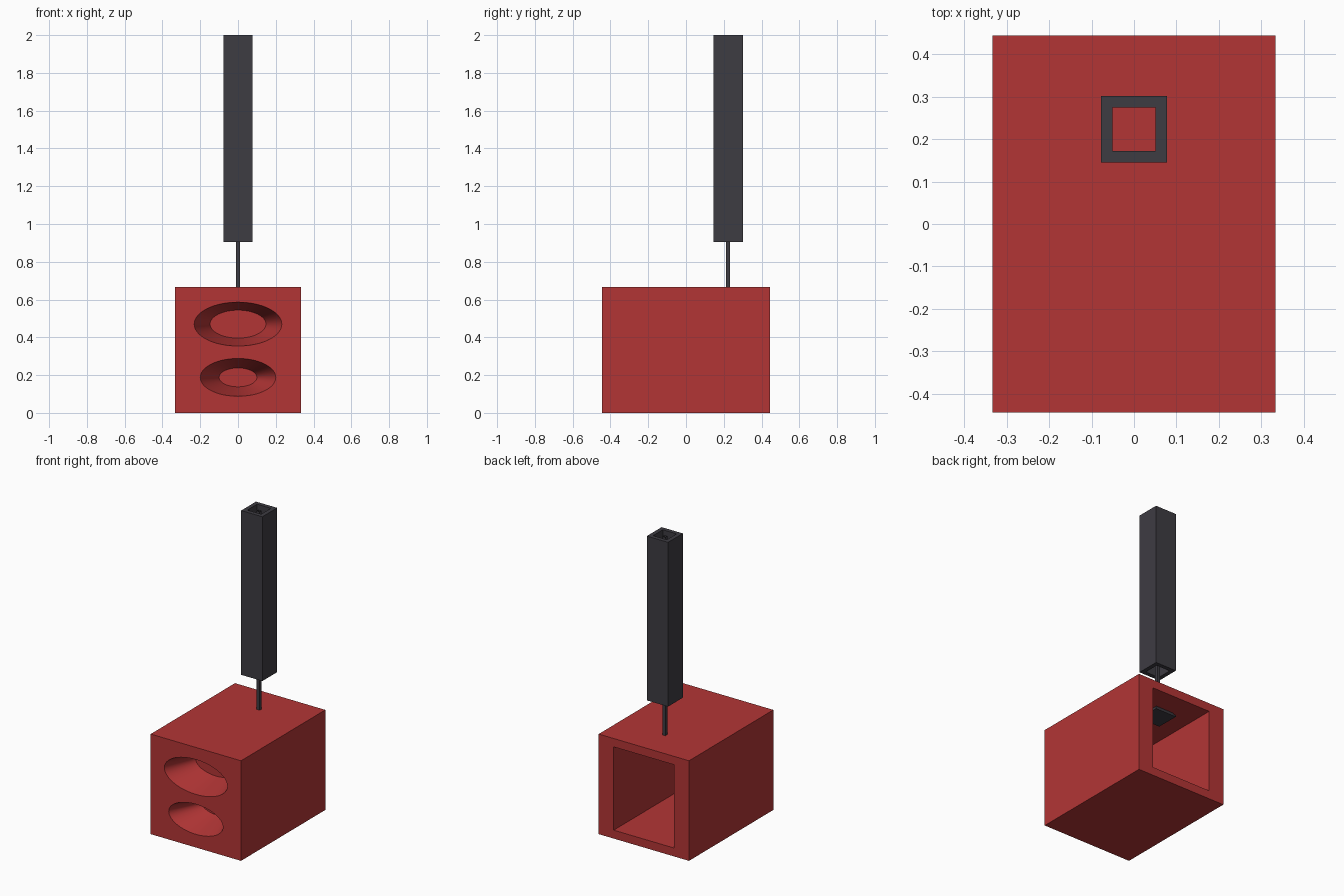
import bpy, bmesh, math

if "Cube" in bpy.data.objects:
    bpy.data.objects.remove(bpy.data.objects["Cube"])

ROD_Y = 0.223


def material(name, rgb):
    m = bpy.data.materials.new(name)
    m.diffuse_color = (*rgb, 1)
    m.use_nodes = True
    m.node_tree.nodes["Principled BSDF"].inputs["Base Color"].default_value = m.diffuse_color
    return m


RED = material("red", (0.45, 0.036, 0.036))
CHARCOAL = material("charcoal", (0.048, 0.045, 0.055))


def block(name, lo, hi, mat):
    """Box between two opposite corners."""
    bpy.ops.mesh.primitive_cube_add(size=1, location=[(a + b) / 2 for a, b in zip(lo, hi)])
    ob = bpy.context.object
    ob.name = name
    ob.scale = [b - a for a, b in zip(lo, hi)]
    bpy.ops.object.transform_apply(location=True, scale=True, rotation=True)
    ob.data.materials.append(mat)
    return ob


def square_rings(name, rings, mat, closed=False, caps=False):
    """Join square rings given as (half width, z) around the rod axis."""
    bm = bmesh.new()
    loops = [[bm.verts.new((sx * h, ROD_Y + sy * h, z))
              for sx, sy in ((-1, -1), (1, -1), (1, 1), (-1, 1))] for h, z in rings]
    pairs = list(zip(loops, loops[1:]))
    if closed:
        pairs.append((loops[-1], loops[0]))
    for a, b in pairs:
        for i in range(4):
            j = (i + 1) % 4
            bm.faces.new((a[i], a[j], b[j], b[i]))
    if caps:
        bm.faces.new(loops[0][::-1])
        bm.faces.new(loops[-1])
    if closed or caps:
        bmesh.ops.recalc_face_normals(bm, faces=bm.faces)
    me = bpy.data.meshes.new(name)
    bm.to_mesh(me)
    bm.free()
    me.materials.append(mat)
    ob = bpy.data.objects.new(name, me)
    bpy.context.collection.objects.link(ob)
    return ob


def funnel(z, r_out, r_in, depth=0.21, over=0.02):
    """Tapered elliptical cutter entering the front wall."""
    slope = (r_out - r_in) / depth
    bpy.ops.mesh.primitive_cone_add(
        vertices=64, radius1=r_out + slope * over, radius2=r_in, depth=depth + over,
        location=(0, -0.444 + (depth - over) / 2, z), rotation=(-math.pi / 2, 0, 0))
    ob = bpy.context.object
    ob.scale = (1, 0.5, 1)
    bpy.ops.object.transform_apply(location=True, scale=True, rotation=True)
    ob.data.materials.append(RED)
    return ob


def carve(ob, cutter):
    mod = ob.modifiers.new("carve", 'BOOLEAN')
    mod.operation = 'DIFFERENCE'
    mod.solver = 'EXACT'
    mod.object = cutter
    bpy.context.view_layer.objects.active = ob
    bpy.ops.object.modifier_apply(modifier=mod.name)
    bpy.data.objects.remove(cutter)


# Housing with an open back and two funnels in the front
housing = block("housing", (-0.333, -0.444, 0), (0.333, 0.444, 0.667), RED)
carve(housing, block("cavity", (-0.222, -0.2, 0.056), (0.222, 0.5, 0.611), RED))
carve(housing, funnel(0.47, 0.232, 0.148))
carve(housing, funnel(0.188, 0.2, 0.1))
bpy.ops.object.select_all(action='DESELECT')
housing.select_set(True)
bpy.context.view_layer.objects.active = housing
bpy.ops.object.shade_smooth_by_angle(angle=math.radians(30))

# Hollow square sleeve above the housing
square_rings("sleeve", [(0.078, 0.905), (0.078, 2.0), (0.051, 2.0), (0.051, 0.905)],
             CHARCOAL, closed=True)

# Thin open rod running through the sleeve into the roof
square_rings("rod", [(0.011, 0.6), (0.011, 1.99)], CHARCOAL)

# Bevelled plate under the cavity ceiling
square_rings("ceiling_plate", [(0.078, 0.583), (0.078, 0.59), (0.062, 0.615)],
             CHARCOAL, caps=True)
